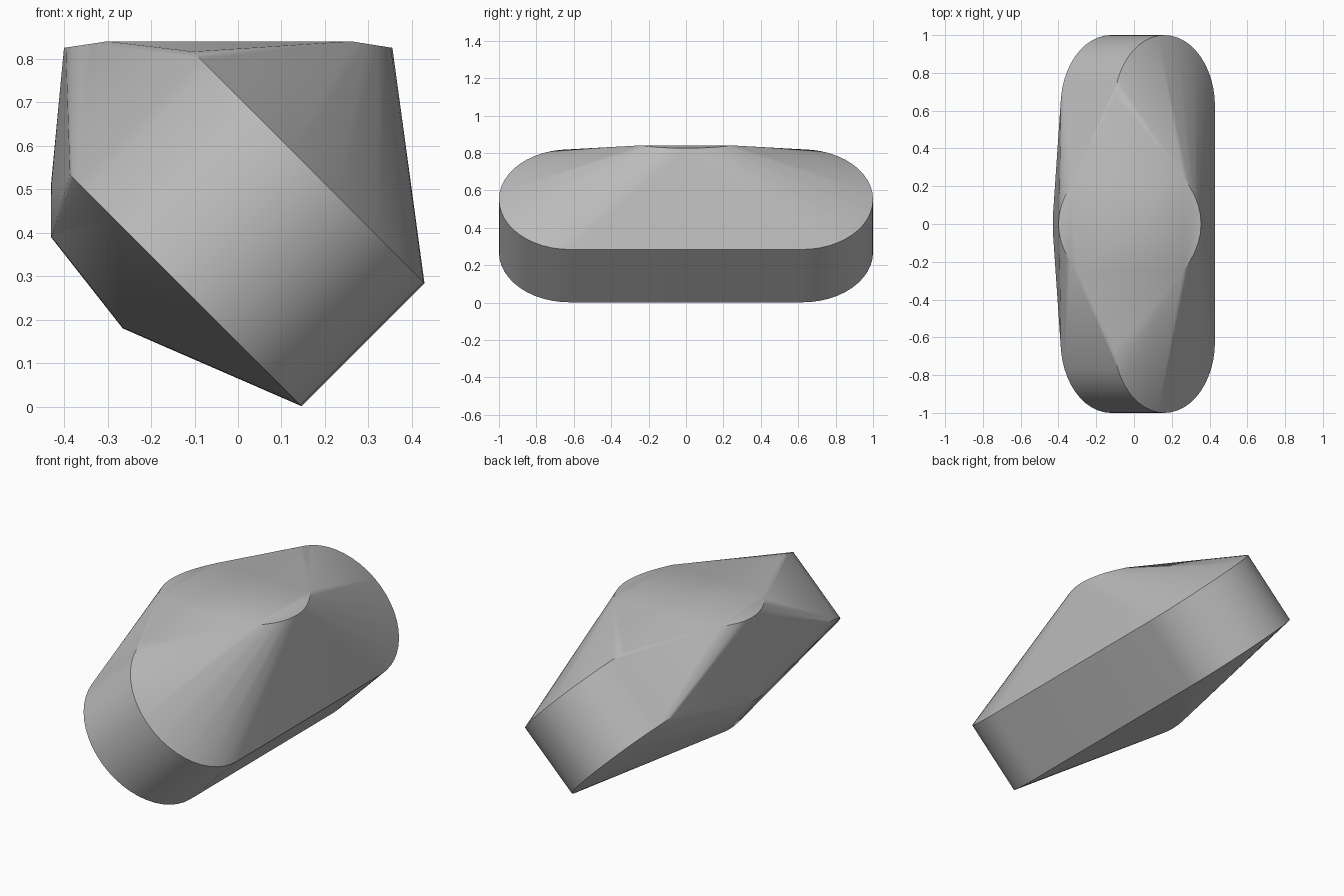
import bpy, bmesh, math
from mathutils import Vector

cube = bpy.data.objects.get("Cube")
if cube:
    bpy.data.objects.remove(cube, do_unlink=True)

# Tilted frame of the band: ACROSS is its thickness axis, UP its short axis
CENTER = Vector((0.02, 0, 0.41))
ACROSS = Vector((1, 0, 1)).normalized()
UP = Vector((-1, 0, 1)).normalized()
SIDE = Vector((0, 1, 0))
RADIUS, STRAIGHT, THICK = 0.378, 0.622, 0.2


def stadium(offset, steps=24):
    """Points of a rounded outline lying across the band axis."""
    pts = []
    for sign in (1, -1):
        for i in range(steps + 1):
            a = math.pi * i / steps
            pts.append(CENTER + ACROSS * offset + UP * RADIUS * math.cos(a)
                       + SIDE * sign * (STRAIGHT + RADIUS * math.sin(a)))
    return pts


def tip(middle, end, width, steps=5):
    """Rounded tip: a shallow arc in y from the middle back to both ends."""
    pts = []
    for i in range(-steps, steps + 1):
        t = i / steps
        x, z = (m + (e - m) * t * t for m, e in zip(middle, end))
        pts.append(Vector((x, width * t, z)))
    return pts


# Outlines of the band and the rounded tips that stick out of it
points = stadium(THICK) + stadium(-THICK)
points += tip((0.355, 0.825), (0.26, 0.84), 0.25)      # upper right tip
points += tip((-0.40, 0.825), (-0.30, 0.84), 0.25)     # upper left tip
points += tip((-0.43, 0.39), (-0.415, 0.41), 0.16)     # lower left tip
points += tip((-0.43, 0.51), (-0.425, 0.51), 0.10)     # left side bulge
points += tip((-0.265, 0.18), (-0.23, 0.20), 0.20)     # bottom tip

# Stretch one skin over all outlines
bm = bmesh.new()
for p in points:
    bm.verts.new(p)
bmesh.ops.remove_doubles(bm, verts=bm.verts, dist=0.0005)
hull = bmesh.ops.convex_hull(bm, input=bm.verts)
loose = {v for v in hull["geom_interior"] + hull["geom_unused"]
         if isinstance(v, bmesh.types.BMVert)}
bmesh.ops.delete(bm, geom=list(loose), context="VERTS")
bmesh.ops.dissolve_limit(bm, angle_limit=math.radians(0.5),
                         verts=bm.verts, edges=bm.edges)
bmesh.ops.recalc_face_normals(bm, faces=bm.faces)

mesh = bpy.data.meshes.new("faceted_stone")
bm.to_mesh(mesh)
bm.free()
stone = bpy.data.objects.new("faceted_stone", mesh)
bpy.context.collection.objects.link(stone)

# Plain grey
grey = bpy.data.materials.new("plain_grey")
grey.use_nodes = True
color = (0.5, 0.5, 0.5, 1)
grey.diffuse_color = color
grey.node_tree.nodes["Principled BSDF"].inputs["Base Color"].default_value = color
mesh.materials.append(grey)

bpy.context.view_layer.objects.active = stone
stone.select_set(True)
bpy.ops.object.shade_smooth_by_angle(angle=math.radians(30))
